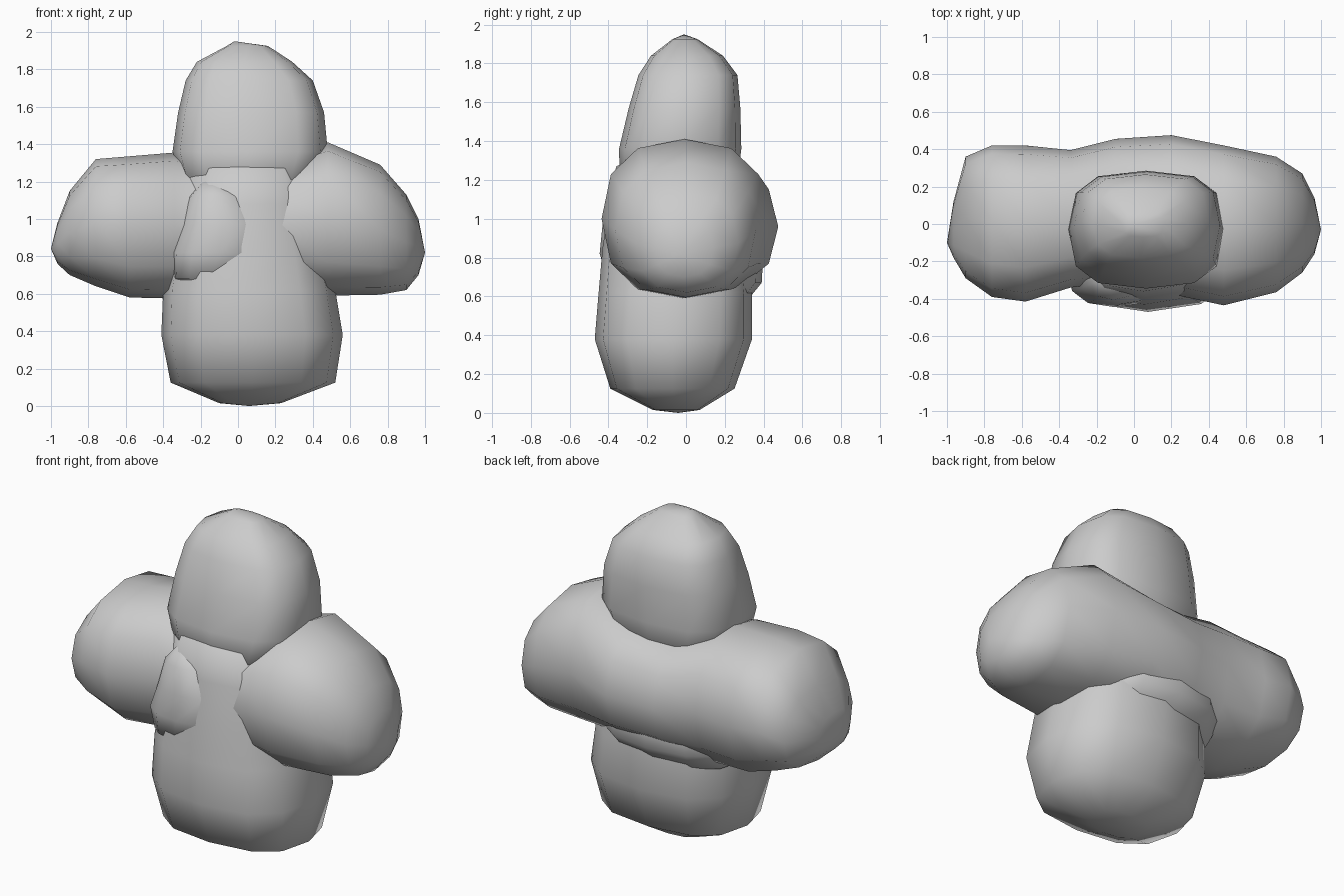
import bpy, bmesh, math


def lobe(name, axis, start, sections, end, sides=12, power=2.4):
    """Loft rounded sections along x or z; each is (t, a_min, a_max, b_min, b_max)."""
    bm = bmesh.new()

    def place(t, a, b):
        return bm.verts.new((t, a, b) if axis == 'x' else (a, b, t))

    rings = []
    for t, a0, a1, b0, b1 in sections:
        ring = []
        for i in range(sides):
            ang = 2 * math.pi * i / sides
            c, s = math.cos(ang), math.sin(ang)
            c = math.copysign(abs(c) ** (2 / power), c)
            s = math.copysign(abs(s) ** (2 / power), s)
            ring.append(place(t, (a0 + a1) / 2 + (a1 - a0) / 2 * c,
                              (b0 + b1) / 2 + (b1 - b0) / 2 * s))
        rings.append(ring)
    first, last = place(*start), place(*end)
    for i in range(sides):
        j = (i + 1) % sides
        bm.faces.new((first, rings[0][j], rings[0][i]))
        bm.faces.new((last, rings[-1][i], rings[-1][j]))
        for lo, hi in zip(rings, rings[1:]):
            bm.faces.new((lo[i], lo[j], hi[j], hi[i]))
    bmesh.ops.recalc_face_normals(bm, faces=bm.faces)
    for f in bm.faces:
        f.smooth = True
    mesh = bpy.data.meshes.new(name)
    bm.to_mesh(mesh)
    bm.free()
    obj = bpy.data.objects.new(name, mesh)
    bpy.context.collection.objects.link(obj)
    return obj


# lower trunk, running up flush into the dome
lobe("lower_body", 'z', (0, 0.06, -0.04), [
    (0.015, -0.10, 0.23, -0.17, 0.07),
    (0.125, -0.36, 0.52, -0.39, 0.25),
    (0.38, -0.41, 0.56, -0.47, 0.34),
    (0.62, -0.40, 0.52, -0.45, 0.34),
    (0.85, -0.36, 0.47, -0.43, 0.32),
    (1.08, -0.33, 0.44, -0.395, 0.30),
    (1.27, -0.28, 0.38, -0.36, 0.25)], (1.4, 0.05, -0.05), power=2.6)

# upper dome
lobe("upper_body", 'z', (1.05, 0.05, 0), [
    (1.16, -0.29, 0.40, -0.34, 0.26),
    (1.36, -0.35, 0.48, -0.345, 0.285),
    (1.57, -0.32, 0.46, -0.295, 0.28),
    (1.74, -0.28, 0.40, -0.245, 0.265),
    (1.84, -0.22, 0.29, -0.18, 0.19),
    (1.925, -0.06, 0.16, -0.07, 0.06)], (1.95, -0.02, -0.01), power=2.9)

# both arms, joined by a thick bar that bulges at the back
lobe("arms", 'x', (-1.0, -0.1, 0.84), [
    (-0.965, -0.18, 0.12, 0.76, 0.98),
    (-0.90, -0.29, 0.36, 0.70, 1.15),
    (-0.76, -0.39, 0.42, 0.64, 1.32),
    (-0.58, -0.415, 0.42, 0.58, 1.335),
    (-0.34, -0.34, 0.395, 0.575, 1.355),
    (-0.1, -0.31, 0.455, 0.62, 1.28),
    (0.2, -0.375, 0.475, 0.62, 1.30),
    (0.48, -0.435, 0.42, 0.59, 1.41),
    (0.76, -0.365, 0.36, 0.595, 1.29),
    (0.90, -0.26, 0.27, 0.62, 1.13),
    (0.965, -0.16, 0.14, 0.70, 1.0)], (1.0, -0.03, 0.82), power=2.4)

# shallow bulge breaking through the front of the trunk
lobe("front_bulge", 'z', (0.62, -0.13, -0.25), [
    (0.68, -0.35, 0.06, -0.40, -0.05),
    (0.82, -0.36, 0.16, -0.445, -0.05),
    (0.97, -0.31, 0.15, -0.43, -0.05),
    (1.12, -0.27, 0.05, -0.405, -0.05)], (1.23, -0.16, -0.3))

# fold under the arms at the back
lobe("back_fold", 'z', (0.52, -0.02, 0.05), [
    (0.56, -0.40, 0.38, -0.2, 0.30),
    (0.67, -0.43, 0.42, -0.2, 0.39),
    (0.85, -0.40, 0.40, -0.2, 0.40)], (1.0, 0, 0.1))
